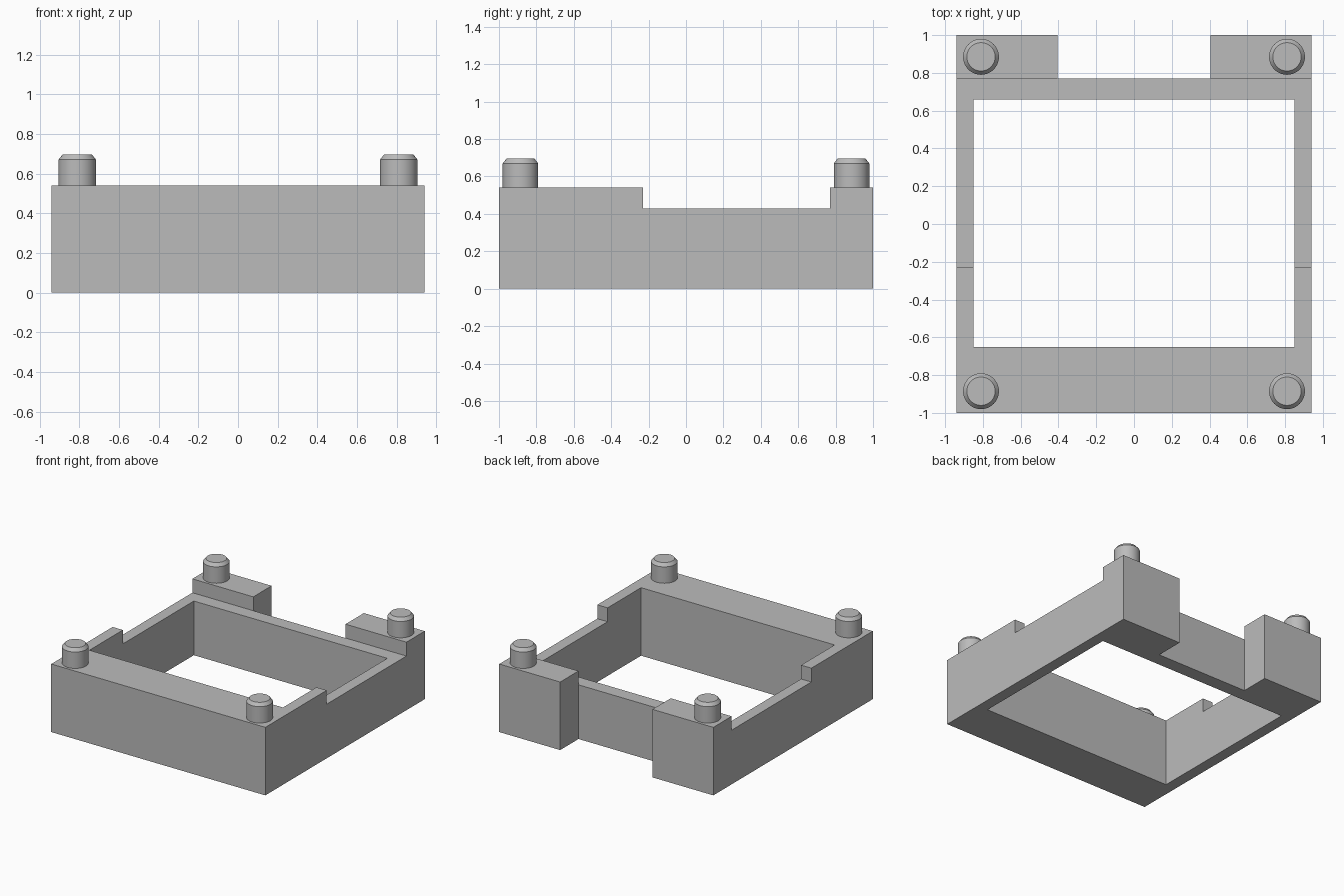
import bpy
import bmesh
from math import radians

cube = bpy.data.objects.get("Cube")
if cube:
    bpy.data.objects.remove(cube, do_unlink=True)

HALF_X, BASE_TOP, LEDGE = 0.94, 0.54, 0.43

grey = bpy.data.materials.new("mid grey")
grey.use_nodes = True
colour = (0.5, 0.5, 0.5, 1)
grey.diffuse_color = colour
grey.node_tree.nodes["Principled BSDF"].inputs["Base Color"].default_value = colour


def add_object(name, bm):
    bmesh.ops.recalc_face_normals(bm, faces=bm.faces)
    mesh = bpy.data.meshes.new(name)
    bm.to_mesh(mesh)
    bm.free()
    mesh.materials.append(grey)
    obj = bpy.data.objects.new(name, mesh)
    bpy.context.collection.objects.link(obj)
    return obj


def activate(obj):
    bpy.ops.object.select_all(action="DESELECT")
    obj.select_set(True)
    bpy.context.view_layer.objects.active = obj


def cut_box(target, name, x, y0, y1):
    """Cut a vertical opening, 2x wide, right through the target."""
    bm = bmesh.new()
    bmesh.ops.create_cube(bm, size=1)
    bmesh.ops.scale(bm, vec=(2 * x, y1 - y0, 2), verts=bm.verts)
    bmesh.ops.translate(bm, vec=(0, (y0 + y1) / 2, 0.3), verts=bm.verts)
    cutter = add_object(name, bm)
    cutter.hide_render = True
    mod = target.modifiers.new(name, "BOOLEAN")
    mod.operation = "DIFFERENCE"
    mod.solver = "EXACT"
    mod.object = cutter
    activate(target)
    bpy.ops.object.modifier_apply(modifier=mod.name)
    bpy.data.objects.remove(cutter, do_unlink=True)


# Frame: stepped side profile extruded across the width
profile = [(-1, 0), (1, 0), (1, BASE_TOP), (0.77, BASE_TOP), (0.77, LEDGE),
           (-0.23, LEDGE), (-0.23, BASE_TOP), (-1, BASE_TOP)]
bm = bmesh.new()
side = bm.faces.new([bm.verts.new((-HALF_X, y, z)) for y, z in profile])
extruded = bmesh.ops.extrude_face_region(bm, geom=[side])["geom"]
bmesh.ops.translate(bm, vec=(2 * HALF_X, 0, 0),
                    verts=[v for v in extruded if isinstance(v, bmesh.types.BMVert)])
frame = add_object("frame", bm)

# Central opening and rear notch
cut_box(frame, "central_opening", 0.85, -0.65, 0.66)
cut_box(frame, "rear_notch", 0.405, 0.77, 1.2)


def add_peg(name, x, y):
    """Round locating peg with a chamfered top."""
    rings = [(0.095, BASE_TOP), (0.095, 0.67), (0.075, 0.695)]
    bm = bmesh.new()
    bmesh.ops.create_circle(bm, cap_ends=True, radius=rings[0][0], segments=48)
    bmesh.ops.translate(bm, vec=(x, y, BASE_TOP), verts=bm.verts)
    top = bm.faces[:][0]
    for (r0, z0), (r1, z1) in zip(rings, rings[1:]):
        geom = bmesh.ops.extrude_face_region(bm, geom=[top])["geom"]
        top = next(g for g in geom if isinstance(g, bmesh.types.BMFace))
        for v in top.verts:
            v.co.x = x + (v.co.x - x) * r1 / r0
            v.co.y = y + (v.co.y - y) * r1 / r0
            v.co.z = z1
    peg = add_object(name, bm)
    activate(peg)
    bpy.ops.object.shade_smooth_by_angle(angle=radians(30))


# Four corner pegs
for y, end in ((-0.885, "front"), (0.885, "rear")):
    for x, hand in ((0.81, "left"), (-0.81, "right")):
        add_peg(f"{end}_{hand}_peg", x, y)
